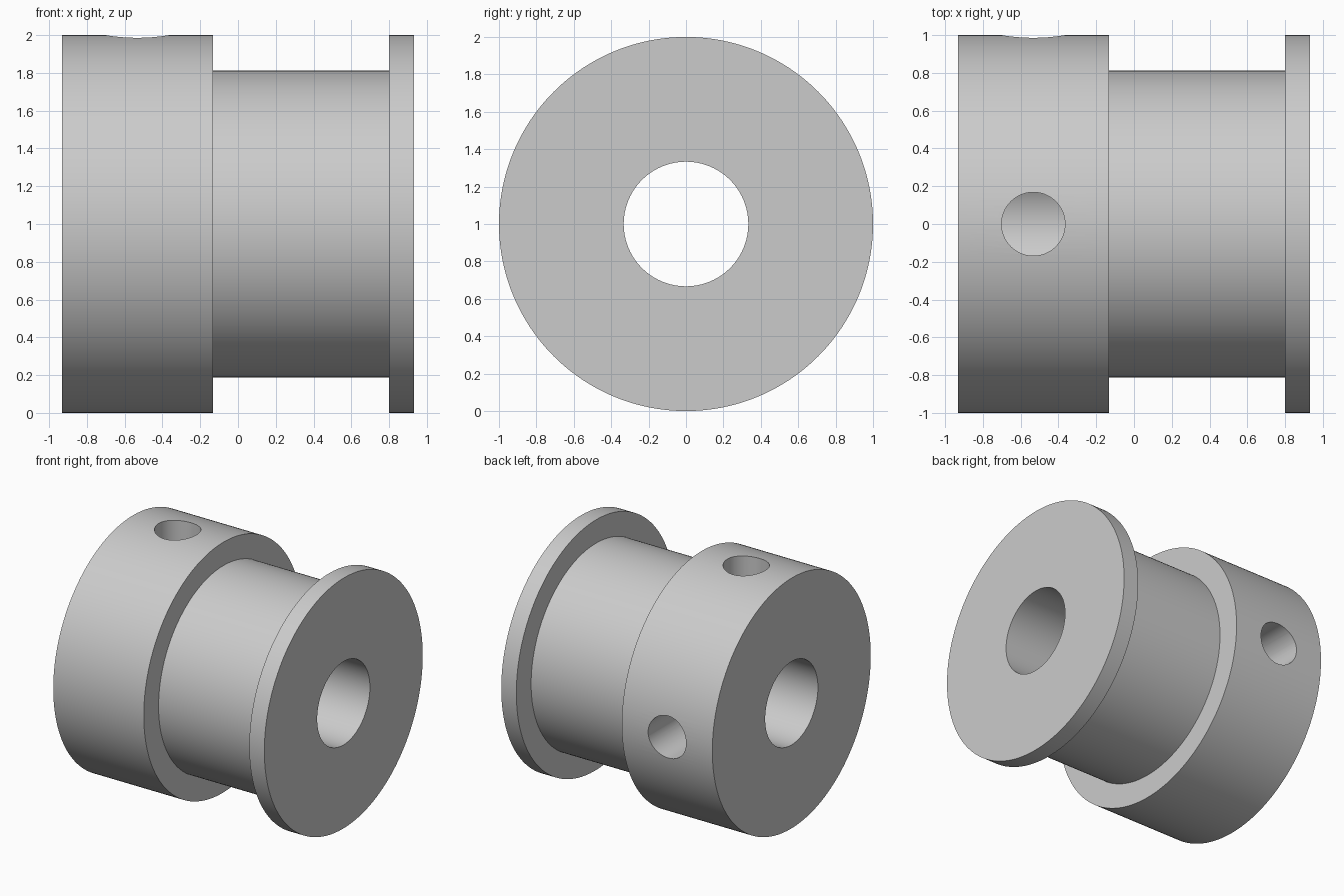
import bpy, bmesh, math
from mathutils import Matrix

cube = bpy.data.objects.get("Cube")
if cube:
    bpy.data.objects.remove(cube, do_unlink=True)

SEGMENTS = 192
AXIS_Z = 1.0
COLLAR_R, BARREL_R, BORE_R, SCREW_R = 1.0, 0.813, 0.333, 0.168
LEFT_END, COLLAR_END, FLANGE_START, RIGHT_END = -0.933, -0.133, 0.8, 0.933
SCREW_X = -0.533

metal = bpy.data.materials.new("plain_grey")
metal.use_nodes = True
grey = (0.6, 0.6, 0.6, 1)
metal.diffuse_color = grey
metal.node_tree.nodes["Principled BSDF"].inputs["Base Color"].default_value = grey


def add_object(name, bm):
    bmesh.ops.recalc_face_normals(bm, faces=bm.faces)
    mesh = bpy.data.meshes.new(name)
    bm.to_mesh(mesh)
    bm.free()
    mesh.materials.append(metal)
    obj = bpy.data.objects.new(name, mesh)
    bpy.context.collection.objects.link(obj)
    return obj


# Pulley body: one closed section revolved about the x axis
profile = [
    (LEFT_END, BORE_R), (LEFT_END, COLLAR_R),
    (COLLAR_END, COLLAR_R), (COLLAR_END, BARREL_R),
    (FLANGE_START, BARREL_R), (FLANGE_START, COLLAR_R),
    (RIGHT_END, COLLAR_R), (RIGHT_END, BORE_R),
]
bm = bmesh.new()
rings = []
for i in range(SEGMENTS):
    a = math.tau * i / SEGMENTS
    rings.append([bm.verts.new((x, r * math.cos(a), AXIS_Z + r * math.sin(a)))
                  for x, r in profile])
for i, ring in enumerate(rings):
    following = rings[(i + 1) % SEGMENTS]
    for j in range(len(profile)):
        k = (j + 1) % len(profile)
        bm.faces.new((ring[j], ring[k], following[k], following[j]))
pulley = add_object("pulley_body", bm)


# Two set screw holes into the bore: one on top, one at the back
def screw_hole(name, tilt):
    bm = bmesh.new()
    bmesh.ops.create_cone(bm, cap_ends=True, segments=64, radius1=SCREW_R,
                          radius2=SCREW_R, depth=1.2,
                          matrix=Matrix.Translation((0, 0, 0.7)))
    bm.transform(Matrix.Translation((SCREW_X, 0, AXIS_Z)) @ Matrix.Rotation(tilt, 4, 'X'))
    cutter = add_object(name, bm)
    cutter.hide_render = True
    return cutter


bpy.context.view_layer.objects.active = pulley
for name, tilt in (("top_hole_cutter", 0), ("back_hole_cutter", -math.pi / 2)):
    cutter = screw_hole(name, tilt)
    cut = pulley.modifiers.new(name, 'BOOLEAN')
    cut.operation = 'DIFFERENCE'
    cut.solver = 'EXACT'
    cut.object = cutter
    bpy.ops.object.modifier_apply(modifier=cut.name)
    bpy.data.objects.remove(cutter, do_unlink=True)

# Smooth round walls with crisp rims
bpy.ops.object.select_all(action='DESELECT')
pulley.select_set(True)
bpy.ops.object.shade_smooth_by_angle(angle=math.radians(30))
